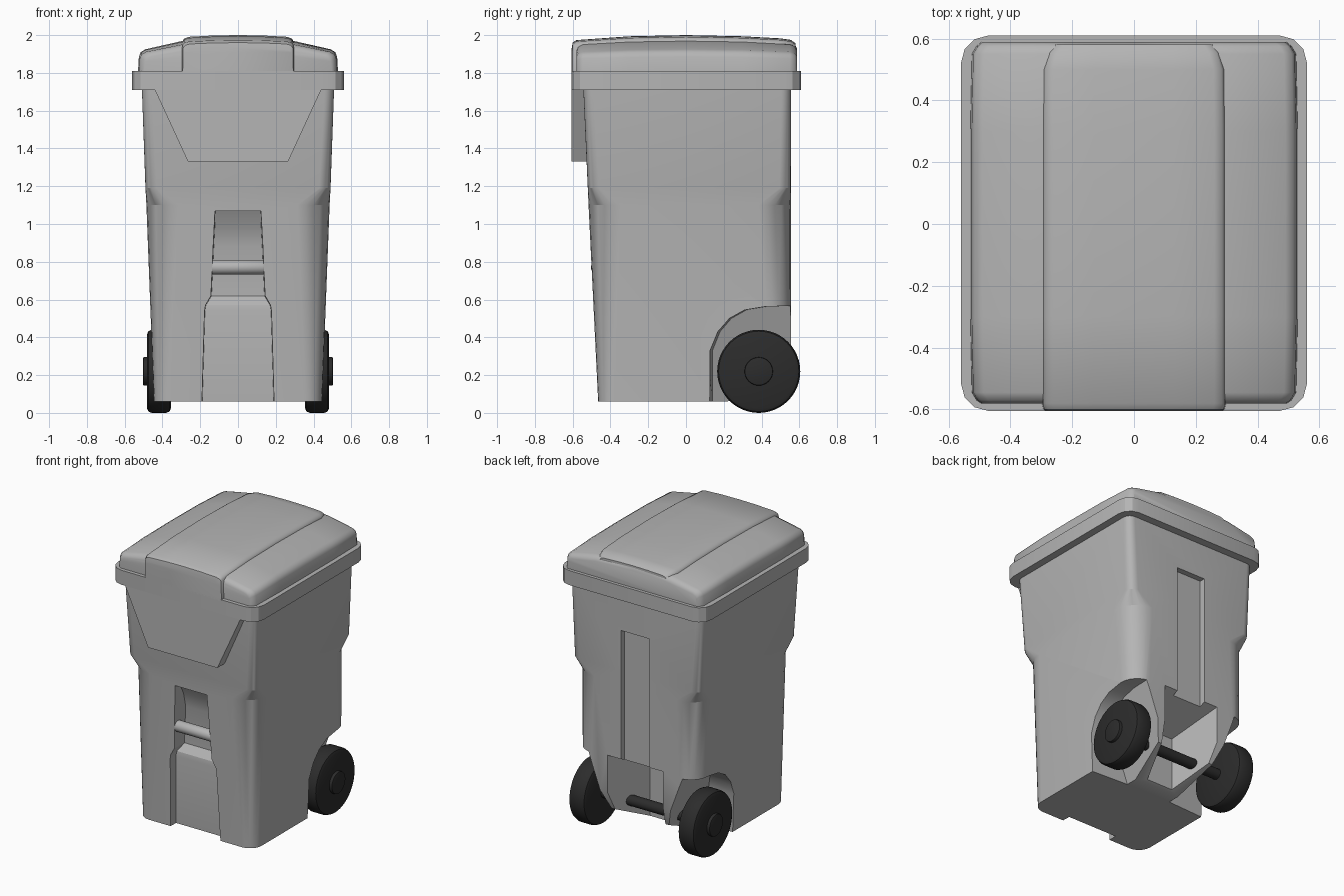
import bpy, bmesh, math
from mathutils import Vector

if "Cube" in bpy.data.objects:
    bpy.data.objects.remove(bpy.data.objects["Cube"], do_unlink=True)


def material(name, grey):
    m = bpy.data.materials.new(name)
    m.use_nodes = True
    colour = (grey, grey, grey, 1)
    m.diffuse_color = colour
    bsdf = m.node_tree.nodes["Principled BSDF"]
    bsdf.inputs["Base Color"].default_value = colour
    bsdf.inputs["Roughness"].default_value = 0.6
    return m


GREY = material("grey plastic", 0.46)
BLACK = material("black rubber", 0.025)


def smooth(ob, angle=30):
    bpy.ops.object.select_all(action="DESELECT")
    ob.select_set(True)
    bpy.context.view_layer.objects.active = ob
    bpy.ops.object.shade_smooth_by_angle(angle=math.radians(angle))


def loft(name, rings, mat=GREY):
    """Skin a list of equal point rings and cap both ends."""
    bm = bmesh.new()
    loops = [[bm.verts.new(p) for p in ring] for ring in rings]
    n = len(loops[0])
    for a, b in zip(loops, loops[1:]):
        for i in range(n):
            j = (i + 1) % n
            bm.faces.new((a[i], a[j], b[j], b[i]))
    bm.faces.new(loops[0])
    bm.faces.new(loops[-1])
    bmesh.ops.recalc_face_normals(bm, faces=bm.faces)
    me = bpy.data.meshes.new(name)
    bm.to_mesh(me)
    bm.free()
    me.materials.append(mat)
    ob = bpy.data.objects.new(name, me)
    bpy.context.collection.objects.link(ob)
    return ob


def rounded_rect(hw, y0, y1, r, z, segs=6):
    """Horizontal rounded rectangle ring."""
    pts = []
    corners = [(hw - r, y1 - r), (r - hw, y1 - r), (r - hw, y0 + r), (hw - r, y0 + r)]
    for k, (cx, cy) in enumerate(corners):
        for i in range(segs + 1):
            a = math.pi / 2 * (k + i / segs)
            pts.append((cx + r * math.cos(a), cy + r * math.sin(a), z))
    return pts


def cut(target, cutter):
    cutter.hide_render = True
    mod = target.modifiers.new("cut", "BOOLEAN")
    mod.operation = "DIFFERENCE"
    mod.solver = "EXACT"
    mod.object = cutter
    bpy.context.view_layer.objects.active = target
    bpy.ops.object.modifier_apply(modifier=mod.name)
    bpy.data.objects.remove(cutter, do_unlink=True)


def rod(name, radius, x0, x1, y, z, mat, bevel=0.0, segs=48):
    """Cylinder along x with optionally rounded rims."""
    def ring(x, r):
        return [(x, y + r * math.cos(2 * math.pi * i / segs),
                 z + r * math.sin(2 * math.pi * i / segs)) for i in range(segs)]
    rings = [(x0, radius), (x1, radius)]
    if bevel:
        d = 0.3 * bevel
        start = [(x0, radius - bevel), (x0 + d, radius - d), (x0 + bevel, radius)]
        rings = start + [(x0 + x1 - x, r) for x, r in reversed(start)]
    ob = loft(name, [ring(*p) for p in rings], mat)
    smooth(ob, 35)
    return ob


# Tapered body: broad corners below, tight corners above
body = loft("bin_body", [
    rounded_rect(0.445, -0.465, 0.555, 0.09, 0.06),
    rounded_rect(0.485, -0.516, 0.555, 0.17, 1.10),
    rounded_rect(0.490, -0.520, 0.555, 0.06, 1.19),
    rounded_rect(0.510, -0.545, 0.555, 0.05, 1.75)])

# Wheel wells with sloping inner walls
arch = [(0.11, -0.02), (0.11, 0.33), (0.15, 0.43), (0.21, 0.50),
        (0.29, 0.545), (0.40, 0.563), (0.70, 0.57), (0.70, -0.02)]
for s in (1, -1):
    outer = [(s * 0.7, y, z) for y, z in arch]
    inner = [(s * (0.15 + 0.37 * z), y + (0.03 if y < 0.5 else 0), z) for y, z in arch]
    cut(body, loft("well_cutter", [outer, inner]))

# Axle recess between the two legs
cut(body, loft("recess_cutter", [
    [(-w, y, -0.02), (w, y, -0.02), (w, y, top), (-w, y, top)]
    for w, y, top in ((0.10, 0.25, 0.44), (0.23, 0.60, 0.60))]))

# Sloping underside of the legs
under = [(0.22, -0.02), (0.22, 0.06), (0.50, 0.19), (0.57, 0.36), (0.7, 0.36), (0.7, -0.02)]
cut(body, loft("underside_cutter", [[(x, y, z) for y, z in under] for x in (-0.7, 0.7)]))

# Long shallow slot up the back
cut(body, loft("slot_cutter", [
    [(-0.11, y, 0.4), (0.11, y, 0.4), (0.11, y, 1.47), (-0.11, y, 1.47)]
    for y in (0.515, 0.65)]))

# Front pocket: wide shallow foot, narrow deeper grip area
pocket = [(0.02, 0.20, -0.405), (0.54, 0.185, -0.430), (0.57, 0.18, -0.425),
          (0.62, 0.15, -0.385), (0.88, 0.138, -0.390), (0.98, 0.133, -0.420),
          (1.07, 0.13, -0.470)]
cut(body, loft("pocket_cutter", [
    [(-w, -0.7, z), (w, -0.7, z), (w - 0.01, y, z), (0.01 - w, y, z)]
    for z, w, y in pocket]))
smooth(body, 25)

# Lift bar across the pocket
rod("lift_bar", 0.038, -0.142, 0.142, -0.465, 0.77, GREY, bevel=0.012, segs=24)

# Rim collar and hanging front plate
rim = loft("rim", [rounded_rect(0.56, -0.605, 0.61, 0.09, z, 3) for z in (1.71, 1.81)])
smooth(rim, 20)
loft("front_plate", [
    [(-0.44, y, 1.71), (0.44, y, 1.71), (0.265, y, 1.33), (-0.265, y, 1.33)]
    for y in (-0.605, -0.50)])


def lid_part(name, half, stations, crown):
    """Crowned shell lofted from front to back."""
    rings = []
    for y, shrink, drop in stations:
        right = []
        for x, z in half:
            t = max(0, (z - 1.81) / 0.19)
            right.append((x - shrink * (x / half[0][0]), z - t * (drop + crown * (y / 0.59) ** 2)))
        pts = right + [(-x, z) for x, z in reversed(right) if x > 0]
        rings.append([(x, y, z) for x, z in pts])
    ob = loft(name, rings)
    smooth(ob, 40)
    return ob


# Lid: lower crowned shell and raised centre panel
lid_part("lid",
         [(0.53, 1.80), (0.525, 1.885), (0.515, 1.91), (0.49, 1.925), (0.30, 1.968), (0, 1.985)],
         [(-0.580, 0.035, 0.04), (-0.570, 0.02, 0.015), (-0.545, 0.005, 0.003), (-0.3, 0, 0),
          (0, 0, 0), (0.3, 0, 0), (0.55, 0.005, 0.003), (0.575, 0.02, 0.012), (0.588, 0.035, 0.04)],
         0.022)
lid_part("lid_centre_panel",
         [(0.298, 1.80), (0.295, 1.965), (0.285, 1.982), (0.26, 1.991), (0.13, 1.998), (0, 2.0)],
         [(-0.605, 0.012, 0.045), (-0.600, 0.005, 0.015), (-0.580, 0, 0.003), (-0.3, 0, 0),
          (0, 0, 0), (0.3, 0, 0), (0.50, 0.003, 0), (0.555, 0.02, 0.004), (0.580, 0.04, 0.02)],
         0.024)

# Wheels, hubs and axle
AXLE_Y, AXLE_Z = 0.385, 0.22
for side, s in (("left", 1), ("right", -1)):
    rod(side + "_wheel", 0.22, *sorted((s * 0.355, s * 0.482)), AXLE_Y, AXLE_Z, BLACK, bevel=0.025)
    rod(side + "_hub", 0.075, *sorted((s * 0.44, s * 0.503)), AXLE_Y, AXLE_Z, BLACK, bevel=0.006, segs=32)
rod("axle", 0.036, -0.40, 0.40, AXLE_Y, AXLE_Z, BLACK, segs=24)
